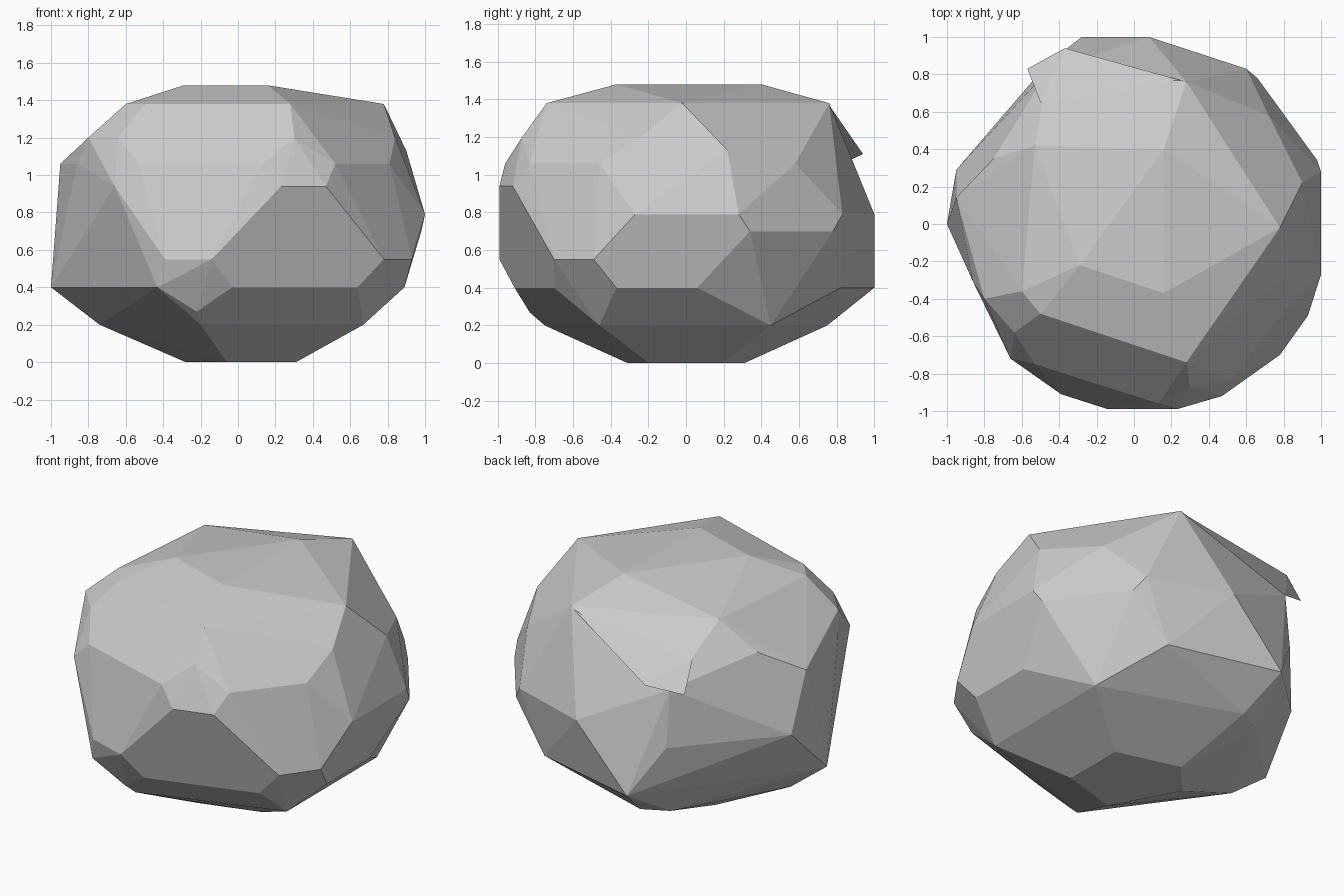
import bpy
import bmesh
import math

# Start clean of the default object only
default_object = bpy.data.objects.get("Cube")
if default_object:
    bpy.data.objects.remove(default_object, do_unlink=True)


def make_material(name, colour):
    """One plain flat colour for viewport and render."""
    material = bpy.data.materials.new(name)
    material.use_nodes = True
    material.diffuse_color = colour
    shader = material.node_tree.nodes["Principled BSDF"]
    shader.inputs["Base Color"].default_value = colour
    shader.inputs["Roughness"].default_value = 1
    return material


def add_corners(mesh, height, *corners):
    """Place the chiselled corners lying at one height."""
    for x, y in corners:
        mesh.verts.new((x, y, height))


def finish_stone(mesh, name, material):
    """Wrap the corners in a faceted skin and merge nearly level triangles."""
    hull = bmesh.ops.convex_hull(mesh, input=mesh.verts[:], use_existing_faces=False)
    inside = [item for item in hull["geom_interior"] if isinstance(item, bmesh.types.BMVert)]
    bmesh.ops.delete(mesh, geom=inside, context="VERTS")
    bmesh.ops.dissolve_limit(mesh, angle_limit=math.radians(4),
                             verts=mesh.verts[:], edges=mesh.edges[:])
    bmesh.ops.recalc_face_normals(mesh, faces=mesh.faces[:])
    mesh_data = bpy.data.meshes.new(name)
    mesh.to_mesh(mesh_data)
    mesh.free()
    mesh_data.materials.append(material)
    stone = bpy.data.objects.new(name, mesh_data)
    bpy.context.collection.objects.link(stone)


stone_grey = make_material("stone grey", (.6, .6, .6, 1))
rock = bmesh.new()

# Underside: resting face and lower bevel
add_corners(rock, 0, (-.28, .1), (-.06, -.31), (.31, -.2), (.31, .2), (-.1, .31))
add_corners(rock, .2, (-.74, 0), (-.2, -.75), (.67, -.46), (.67, .45), (-.2, .75), (-.36, .67))
add_corners(rock, .27, (-.22, -.83))

# Lower flank
add_corners(rock, .4, (-1, 0), (-.43, -.86), (-.03, -.91), (.64, -.7), (.89, -.37),
            (.89, .06), (.43, .82), (-.28, 1))
add_corners(rock, .55, (-.39, -.91), (-.14, -.99), (.78, -.7), (.93, -.49))

# Widest belt
add_corners(rock, .7, (.98, .34), (.66, .78), (-.46, .86), (-.95, .29))
add_corners(rock, .79, (1, -.27), (1, .28), (.6, .83), (.08, 1))
add_corners(rock, .94, (.23, -.99), (.47, -.92), (-.66, -.72))

# Shoulder
add_corners(rock, 1.06, (-.95, .14), (-.86, -.31), (-.53, -.75), (.13, -.96), (.52, -.83),
            (.81, -.46), (.81, .42), (.72, .58), (-.46, .82))
add_corners(rock, 1.13, (.9, .22))
add_corners(rock, 1.2, (-.64, -.58), (-.8, -.4), (-.75, .35), (.3, -.87), (.84, -.24))

# Crown
add_corners(rock, 1.38, (-.6, -.36), (-.5, -.48), (.28, -.74), (.78, -.02), (.28, .76), (-.53, .42))
add_corners(rock, 1.48, (-.29, -.22), (.16, -.37), (.16, .4))
finish_stone(rock, "boulder", stone_grey)

# Thin ledge jutting over the recessed back wall
ledge = bmesh.new()
add_corners(ledge, 1.06, (-.46, .82), (-.57, .83))
add_corners(ledge, 1.11, (-.37, .94))
add_corners(ledge, 1.2, (-.5, .65))
add_corners(ledge, 1.37, (.28, .76))
finish_stone(ledge, "overhanging_ledge", stone_grey)
